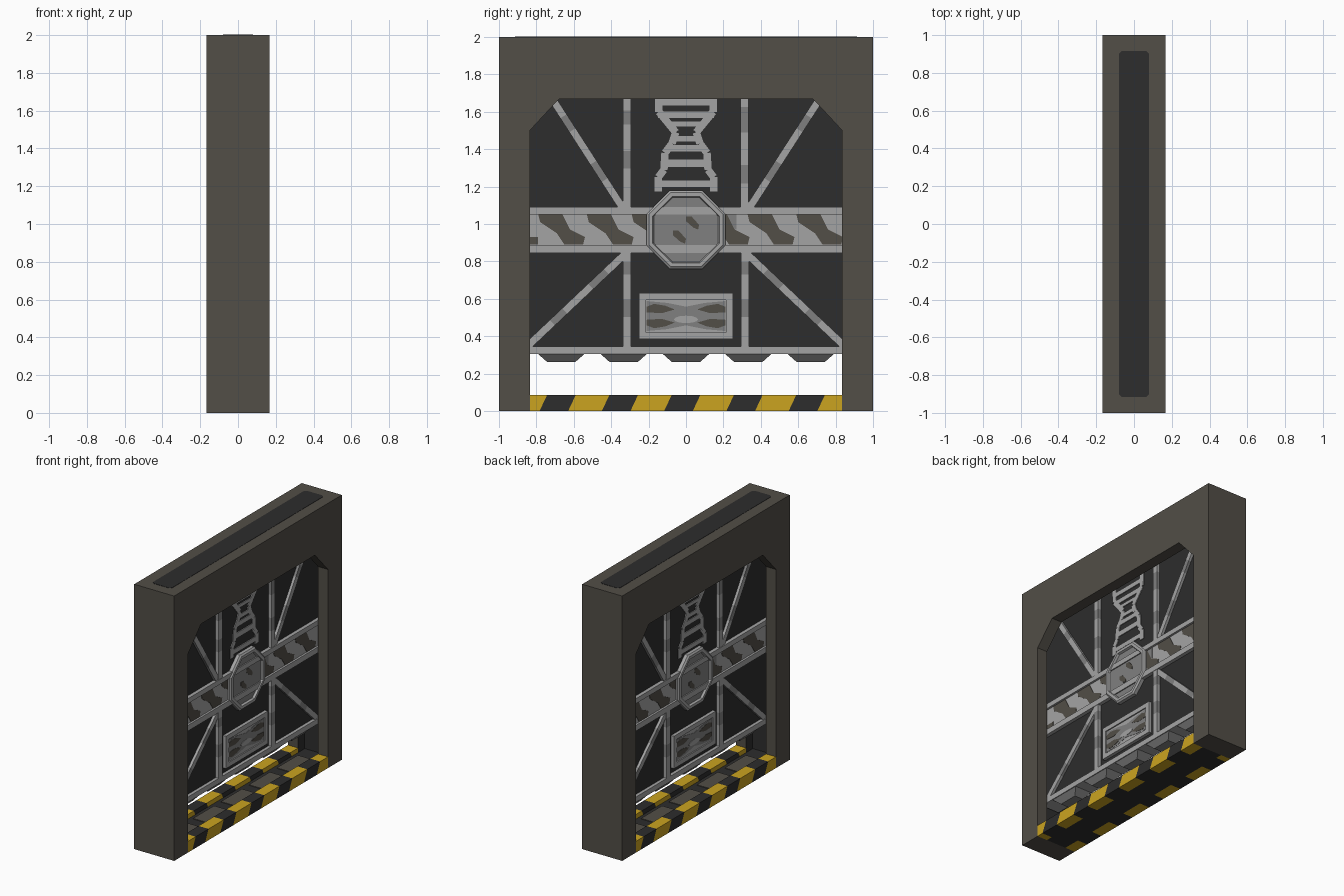
import bpy, bmesh, math
from mathutils import Vector

if "Cube" in bpy.data.objects:
    bpy.data.objects.remove(bpy.data.objects["Cube"])


def material(name, r, g, b):
    lin = lambda c: (c / 255 / 12.92) if c < 11 else ((c / 255 + 0.055) / 1.055) ** 2.4
    m = bpy.data.materials.new(name)
    m.diffuse_color = (lin(r), lin(g), lin(b), 1)
    m.use_nodes = True
    m.node_tree.nodes["Principled BSDF"].inputs["Base Color"].default_value = m.diffuse_color
    return m


MATS = [material("frame brown grey", 82, 78, 71), material("dark panel", 45, 45, 45),
        material("light steel", 164, 164, 164), material("mid steel", 128, 128, 128),
        material("hazard yellow", 203, 164, 32)]
FRAME, DARK, LIGHT, MID, YELLOW = range(5)


def finish(name, bm):
    bmesh.ops.recalc_face_normals(bm, faces=bm.faces)
    me = bpy.data.meshes.new(name)
    bm.to_mesh(me)
    bm.free()
    for m in MATS:
        me.materials.append(m)
    ob = bpy.data.objects.new(name, me)
    bpy.context.scene.collection.objects.link(ob)
    return ob


def part(name, prisms, twin=True):
    """prisms: (yz outline, x0, x1, material); twin adds the half-turn copy."""
    bm = bmesh.new()
    for pts, x0, x1, mat in prisms:
        for s in ((1, -1) if twin else (1,)):
            a = [bm.verts.new((s * x0, s * y, z)) for y, z in pts]
            b = [bm.verts.new((s * x1, s * y, z)) for y, z in pts]
            n = len(pts)
            faces = [bm.faces.new(a), bm.faces.new(b)]
            faces += [bm.faces.new((a[i], a[(i + 1) % n], b[(i + 1) % n], b[i])) for i in range(n)]
            for f in faces:
                f.material_index = mat
    return finish(name, bm)


def rect(y0, y1, z0, z1):
    return [(y0, z0), (y1, z0), (y1, z1), (y0, z1)]


def strip(p, q, w):
    p, q = Vector(p), Vector(q)
    n = (q - p).normalized().orthogonal() * w / 2
    return [tuple(v) for v in (p + n, q + n, q - n, p - n)]


def bar(p, q, w, cuts, x0=0.05, x1=0.075):
    """Straight rib, alternating light and mid steel along its length."""
    p, q = Vector(p), Vector(q)
    t = [0, *cuts, 1]
    return [(strip(p.lerp(q, t[i]), p.lerp(q, t[i + 1]), w), x0, x1, MID if i % 2 else LIGHT)
            for i in range(len(t) - 1)]


# Outer frame with doorway and sliding groove cut out
frame = part("door_frame", [(rect(-1, 1, 0, 2), -0.167, 0.167, FRAME)], False)
doorway = [(-0.835, -0.1), (0.835, -0.1), (0.835, 1.5), (0.68, 1.667), (-0.68, 1.667), (-0.835, 1.5)]
for pts, x, mat in ((doorway, 0.3, FRAME), (rect(-0.915, 0.915, 0.05, 1.75), 0.083, DARK)):
    cutter = part("frame_cutter", [(pts, -x, x, mat)], False)
    cutter.hide_render = True
    mod = frame.modifiers.new("cut", 'BOOLEAN')
    mod.operation, mod.solver, mod.object = 'DIFFERENCE', 'EXACT', cutter
    bpy.context.view_layer.objects.active = frame
    bpy.ops.object.modifier_apply(modifier="cut")
    bpy.data.objects.remove(cutter)

# Dark slot cover on top of the frame
bm = bmesh.new()
outline = [(0.08, 0.9), (0.065, 0.915), (-0.065, 0.915), (-0.08, 0.9),
           (-0.08, -0.9), (-0.065, -0.915), (0.065, -0.915), (0.08, -0.9)]
f = bm.faces.new([bm.verts.new((x, y, 1.998)) for x, y in outline])
ext = bmesh.ops.extrude_face_region(bm, geom=[f])
for v in ext["geom"]:
    if isinstance(v, bmesh.types.BMVert):
        v.co.z = 2.002
for f in bm.faces:
    f.material_index = DARK
finish("top_slot_cover", bm)

# Threshold: hazard kerbs each side of a dark channel with tooth sockets
W, H = 0.835, 0.085
edges = [-W - 0.1] + sorted(-0.853 + 0.333 * k + d for k in range(6) for d in (-0.09, 0.09)) + [W + 0.2]
clamp = lambda y: max(-W, min(W, y))
kerb = []
for i in range(len(edges) - 1):
    a, b = edges[i], edges[i + 1]
    pts = [(clamp(a - 0.02), 0), (clamp(b - 0.02), 0), (clamp(b + 0.02), H), (clamp(a + 0.02), H)]
    if pts[1][0] - pts[0][0] > 0.02:
        kerb.append((pts, 0.083, 0.167, YELLOW if i % 2 else DARK))
part("threshold_kerbs", kerb)
part("threshold_channel", [(rect(-W, W, 0, 0.05), -0.083, 0.083, DARK)], False)
teeth_y = [-0.667, -0.333, 0, 0.333, 0.667]
part("tooth_sockets", [(rect(y - 0.125, y + 0.125, 0.045, 0.055), -0.055, 0.055, FRAME)
                       for y in teeth_y], False)

# Sliding door slab, bottom rail and tapered teeth
part("door_panel", [(rect(-0.9, 0.9, 0.31, 1.72), -0.05, 0.05, DARK)], False)
part("bottom_rail", [(rect(-0.9, 0.9, 0.305, 0.345), -0.075, 0.075, LIGHT)], False)
bm = bmesh.new()
for y in teeth_y:
    lo, hi = [[bm.verts.new((sx * hx, y + sy * hy, z)) for sx, sy in ((-1, -1), (1, -1), (1, 1), (-1, 1))]
              for hx, hy, z in ((0.035, 0.075, 0.262), (0.07, 0.125, 0.306))]
    bm.faces.new(lo)
    bm.faces.new(hi)
    for i in range(4):
        bm.faces.new((lo[i], lo[(i + 1) % 4], hi[(i + 1) % 4], hi[i]))
for f in bm.faces:
    f.material_index = MID
finish("door_teeth", bm)

# Vertical and diagonal ribs
ribs = []
ribs += bar((-0.316, 1.70), (-0.316, 1.08), 0.043, (0.15, 0.27, 0.5, 0.65))
ribs += bar((0.313, 1.70), (0.313, 1.08), 0.043, (0.12, 0.34, 0.62, 0.78))
for s in (-1, 1):
    ribs += bar((s * 0.316, 0.86), (s * 0.316, 0.335), 0.043, (0.12, 0.25, 0.5, 0.68))
    ribs += bar((s * 0.735, 1.70), (s * 0.335, 1.08), 0.04, (0.2, 0.32, 0.6, 0.75), 0.05, 0.07)
    ribs += bar((s * 0.87, 0.325), (s * 0.315, 0.85), 0.04, (0.28, 0.4, 0.65, 0.8), 0.05, 0.07)
part("door_ribs", ribs)

# Horizontal band with raised rims and slanted stripes
band = [(rect(-0.9, 0.9, 0.885, 1.055), 0.05, 0.062, LIGHT),
        (rect(-0.9, 0.9, 1.052, 1.09), 0.05, 0.078, LIGHT),
        (rect(-0.9, 0.9, 0.845, 0.888), 0.05, 0.078, LIGHT)]
part("cross_band", band)
stripes = []
for y in (-1.03, -0.79, -0.53, -0.29, 0.09, 0.33, 0.59):
    slant = [(y, 1.05), (y + 0.13, 1.05), (y + 0.17, 0.97), (y + 0.25, 0.93),
             (y + 0.24, 0.89), (y + 0.14, 0.89), (y + 0.1, 0.95), (y + 0.01, 1.01)]
    stripes.append(([(max(-0.9, min(0.9, a)), b) for a, b in slant], 0.06, 0.065, FRAME))
stripes[0] = (rect(-0.9, -0.79, 0.89, 0.93), 0.06, 0.065, FRAME)
stripes.append((rect(0.2, 0.27, 0.97, 1.05), 0.06, 0.064, MID))
part("band_stripes", stripes)

# Octagonal hub: bevelled ring around a recessed disc
bm = bmesh.new()
for s in (1, -1):
    rings = []
    for r, x in ((0.21, 0.05), (0.21, 0.076), (0.198, 0.086), (0.178, 0.086), (0.172, 0.07)):
        R = r / math.cos(math.pi / 8)
        rings.append([bm.verts.new((s * x, R * math.cos((k + 0.5) * math.pi / 4),
                                    0.97 + R * math.sin((k + 0.5) * math.pi / 4))) for k in range(8)])
    for a, b in zip(rings, rings[1:]):
        for i in range(8):
            bm.faces.new((a[i], a[(i + 1) % 8], b[(i + 1) % 8], b[i])).material_index = LIGHT
    bm.faces.new(rings[-1]).material_index = MID
    bm.faces.new(rings[0]).material_index = MID
finish("octagon_hub", bm)
part("hub_marks", [([(y, z), (y + 0.03, z), (y + 0.07, z - 0.045), (y + 0.065, z - 0.07),
                     (y + 0.04, z - 0.06), (y, z - 0.025)], 0.068, 0.073, FRAME)
                   for y, z in ((-0.07, 0.965), (0.0, 1.04))])

# Lower name-free plate with rim and painted waves
plate = [(rect(-0.25, 0.25, 0.385, 0.63), 0.05, 0.066, LIGHT)]
plate += [(r, 0.06, 0.075, LIGHT) for r in (rect(-0.25, 0.25, 0.595, 0.63), rect(-0.25, 0.25, 0.385, 0.42),
                                            rect(-0.25, -0.215, 0.42, 0.595), rect(0.215, 0.25, 0.42, 0.595))]
part("lower_plate", plate)
C = 0.508
paint = [([(-0.21, C - 0.08), (-0.1, C - 0.07), (0, C - 0.05), (0.1, C - 0.07), (0.21, C - 0.08),
           (0.21, C + 0.08), (0.1, C + 0.07), (0, C + 0.05), (-0.1, C + 0.07), (-0.21, C + 0.08)],
          0.065, 0.068, MID),
         ([(0.065 * math.cos(a), C - 0.018 + 0.02 * math.sin(a))
           for a in (k * math.pi / 6 for k in range(12))], 0.065, 0.07, LIGHT)]
for s in (-1, 1):
    for t in (-1, 1):
        paint.append(([(s * y, C + t * z) for y, z in
                       ((0.21, 0.02), (0.21, 0.05), (0.17, 0.065), (0.11, 0.055), (0.06, 0.035), (0.13, 0.015))],
                      0.065, 0.07, FRAME))
part("lower_plate_paint", paint)

# Upper lattice: hourglass rails with rungs, thin plates
profile = [(0.148, 1.70), (0.145, 1.6), (0.1, 1.545), (0.055, 1.49), (0.075, 1.43),
           (0.112, 1.38), (0.118, 1.29), (0.148, 1.25), (0.148, 1.175)]
lattice = []
for s in (-1, 1):
    for (y0, z0), (y1, z1) in zip(profile, profile[1:]):
        lattice.append((strip((s * y0, z0), (s * y1, z1), 0.04), 0.049, 0.056, LIGHT))
for z, h, d in ((1.65, 0.035, 0.15), (1.585, 0.035, 0.15), (1.535, 0.025, 0.1), (1.455, 0.03, 0.06),
                (1.405, 0.035, 0.1), (1.325, 0.04, 0.12), (1.215, 0.035, 0.15)):
    lattice.append((rect(-d, d, z - h / 2, z + h / 2), 0.049, 0.056, LIGHT))
part("upper_lattice", lattice)
